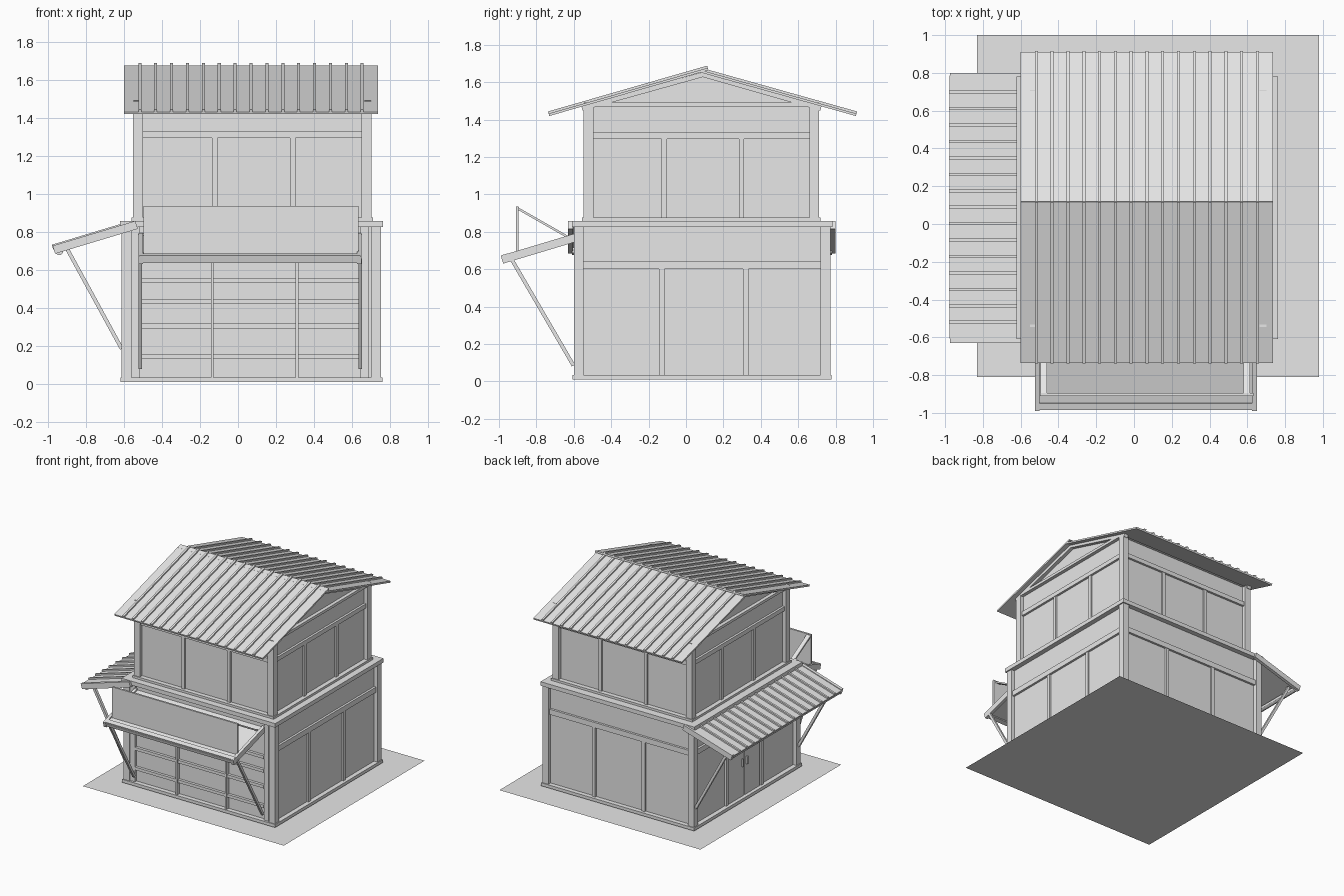
import bpy, bmesh
from mathutils import Matrix, Vector

default = bpy.data.objects.get("Cube")
if default:
    bpy.data.objects.remove(default, do_unlink=True)

grey = bpy.data.materials.new("plain_grey")
grey.use_nodes = True
grey.diffuse_color = (0.8, 0.8, 0.8, 1)
grey.node_tree.nodes["Principled BSDF"].inputs["Base Color"].default_value = (0.8, 0.8, 0.8, 1)

X, Y = Vector((1, 0, 0)), Vector((0, 1, 0))


def finish(name, bm):
    bmesh.ops.recalc_face_normals(bm, faces=bm.faces)
    mesh = bpy.data.meshes.new(name)
    bm.to_mesh(mesh)
    bm.free()
    mesh.materials.append(grey)
    obj = bpy.data.objects.new(name, mesh)
    bpy.context.collection.objects.link(obj)
    return obj


def make(name, solids):
    """One object out of unit cubes placed by matrices."""
    bm = bmesh.new()
    for m in solids:
        bmesh.ops.create_cube(bm, size=1, matrix=m)
    return finish(name, bm)


def box(x0, x1, y0, y1, z0, z1):
    centre = Vector((x0 + x1, y0 + y1, z0 + z1)) / 2
    return Matrix.Translation(centre) @ Matrix.Diagonal((x1 - x0, y1 - y0, z1 - z0, 1))


def beam(p0, p1, side, width, thick, drop=0):
    """Bar from p0 to p1; its top lies `drop` below the line between them."""
    p0, p1 = Vector(p0), Vector(p1)
    d = p1 - p0
    up = side.cross(d).normalized()
    if up.z < 0:
        up = -up
    m = Matrix((d, side * width, up * thick)).transposed().to_4x4()
    m.translation = (p0 + p1) / 2 - up * (drop + thick / 2)
    return m


def ribbed(name, p0, p1, side, lo, hi, count=16):
    """Sloping sheet of panels with raised ribs at the joints."""
    p0, p1 = Vector(p0), Vector(p1)
    mid = side * (lo + hi) / 2
    solids = [beam(p0 + mid, p1 + mid, side, hi - lo, 0.013, 0.012)]
    for i in range(1, count):
        o = side * (lo + (hi - lo) * i / count)
        solids.append(beam(p0 + o, p1 + o, side, 0.016, 0.014))
    make(name, solids)


class Storey:
    """Timber-framed box with recessed walls."""

    def __init__(self, name, x0, x1, y0, y1, z0, z1):
        self.name = name
        self.r = (x0, x1, y0, y1)
        self.z = (z0, z1)

    def on(self, side, a0, a1, d0, d1, z0, z1):
        x0, x1, y0, y1 = self.r
        return {"front": lambda: box(a0, a1, y0 + d0, y0 + d1, z0, z1),
                "back": lambda: box(a0, a1, y1 - d1, y1 - d0, z0, z1),
                "left": lambda: box(x1 - d1, x1 - d0, a0, a1, z0, z1),
                "right": lambda: box(x0 + d0, x0 + d1, a0, a1, z0, z1)}[side]()

    def slab(self, grow, z0, z1):
        x0, x1, y0, y1 = self.r
        return box(x0 - grow, x1 + grow, y0 - grow, y1 + grow, z0, z1)

    def build(self, sides, beam_z, post=0.053):
        x0, x1, y0, y1 = self.r
        z0, z1 = self.z
        make(self.name + "_walls", [self.slab(-0.03, z0, z1)])
        make(self.name + "_corner_posts",
             [box(x, x + post, y, y + post, z0, z1)
              for x in (x0, x1 - post) for y in (y0, y1 - post)])
        rails, studs = [], []
        for s in sides:
            a, b = (x0, x1) if s in ("front", "back") else (y0, y1)
            rails.append(self.on(s, a + post, b - post, 0.012, 0.04, *beam_z))
            for f in (0.343, 0.67):
                c = a + f * (b - a)
                studs.append(self.on(s, c - 0.014, c + 0.014, 0.016, 0.04, z0, beam_z[0]))
        make(self.name + "_cross_beams", rails)
        make(self.name + "_studs", studs)


# Ground sheet
bm = bmesh.new()
bmesh.ops.create_grid(bm, x_segments=1, y_segments=1, size=0.905,
                      matrix=Matrix.Translation((0.075, 0.095, 0)))
finish("ground_sheet", bm)

# Lower storey
lower = Storey("lower_storey", -0.612, 0.752, -0.6, 0.772, 0.012, 0.83)
lower.build(("back", "left", "right"), (0.6, 0.643))
make("lower_sill", [lower.slab(0.007, 0.01, 0.035)])
make("lower_top_plate", [lower.slab(0.01, 0.825, 0.858)])

# Shop front: jambs, shelf rails and uprights
make("front_jambs", [lower.on("front", a, a + 0.045, 0.01, 0.05, 0.03, 0.83)
                     for a in (-0.56, 0.645)])
make("front_rails", [lower.on("front", -0.515, 0.645, 0.008, 0.04, z - 0.012, z + 0.012)
                     for z in (0.145, 0.305, 0.432, 0.545)])
make("front_uprights", [lower.on("front", c - 0.007, c + 0.007, 0.0, 0.04, 0.03, 0.65)
                        for c in (-0.135, 0.31)])

# Double door on the right wall
make("side_doors", [lower.on("right", a, a + 0.195, 0.022, 0.04, 0.035, 0.585)
                    for a in (-0.105, 0.098)])
make("door_handles", [lower.on("right", c - 0.006, c + 0.006, 0.008, 0.03, 0.28, 0.34)
                      for c in (0.065, 0.125)])

# Upper storey
upper = Storey("upper_storey", -0.553, 0.703, -0.548, 0.712, 0.858, 1.47)
upper.build(("front", "back", "left", "right"), (1.295, 1.33))
make("upper_sill", [upper.slab(0.007, 0.855, 0.876)])

# Gables: recessed triangle, tie beam and sloping trim
ridge_y = 0.09
bm = bmesh.new()
ends = [[bm.verts.new((x, y, z)) for y, z in ((-0.54, 1.465), (0.705, 1.465), (ridge_y, 1.645))]
        for x in (-0.522, 0.672)]
bm.faces.new(ends[0])
bm.faces.new(ends[1])
for i in range(3):
    j = (i + 1) % 3
    bm.faces.new((ends[0][i], ends[0][j], ends[1][j], ends[1][i]))
finish("gable_infill", bm)
trim = []
for x in (-0.533, 0.683):
    trim.append(box(x - 0.018, x + 0.018, -0.545, 0.71, 1.468, 1.49))
    for y in (-0.56, 0.725):
        trim.append(beam((x, y, 1.473), (x, ridge_y, 1.654), X, 0.036, 0.026))
make("gable_trim", trim)

# Main roof
ribbed("roof_front", (0, -0.738, 1.443), (0, 0.113, 1.688), X, -0.6, 0.737)
ribbed("roof_back", (0, 0.915, 1.443), (0, 0.08, 1.677), X, -0.6, 0.737)

# Side awning with end rails, rod and struts
ribbed("side_awning", (-0.98, 0, 0.732), (-0.54, 0, 0.865), Y, -0.607, 0.785)
make("side_awning_rails", [beam((-0.975, y, 0.727), (-0.54, y, 0.858), Y, 0.026, 0.044)
                           for y in (-0.618, 0.786)])
bm = bmesh.new()
bmesh.ops.create_cone(bm, cap_ends=True, segments=12, radius1=0.02, radius2=0.02, depth=1.39,
                      matrix=Matrix.Translation((-0.94, 0.085, 0.697)) @ Matrix.Rotation(1.5708, 4, "X"))
rod = finish("side_awning_rod", bm)
bpy.context.view_layer.objects.active = rod
rod.select_set(True)
bpy.ops.object.shade_smooth_by_angle()
make("side_awning_struts", [beam((-0.89, y, 0.715), (-0.603, y, 0.19), Y, 0.022, 0.02)
                            for y in (-0.575, 0.745)])

# Front awning with rails, lip bar, struts
mid = 0.0625
make("front_awning", [beam((mid, -0.985, 0.668), (mid, -0.58, 0.788), X, 1.14, 0.016, 0.006)])
make("front_awning_rails", [beam((x, -0.99, 0.672), (x, -0.58, 0.795), X, 0.024, 0.044)
                            for x in (-0.512, 0.638)])
make("front_awning_bar", [beam((mid, -0.985, 0.675), (mid, -0.95, 0.685), X, 1.16, 0.04)])
make("front_awning_struts", [beam((x, -0.925, 0.66), (x, -0.593, 0.09), X, 0.018, 0.02)
                             for x in (-0.515, 0.643)])

# Blank board standing on the front awning, tied back to the wall
make("front_board", [box(-0.497, 0.633, -0.91, -0.895, 0.68, 0.935)])
make("board_ties", [beam((x, -0.9, 0.932), (x, -0.59, 0.755), X, 0.036, 0.012)
                    for x in (-0.478, 0.597)])
